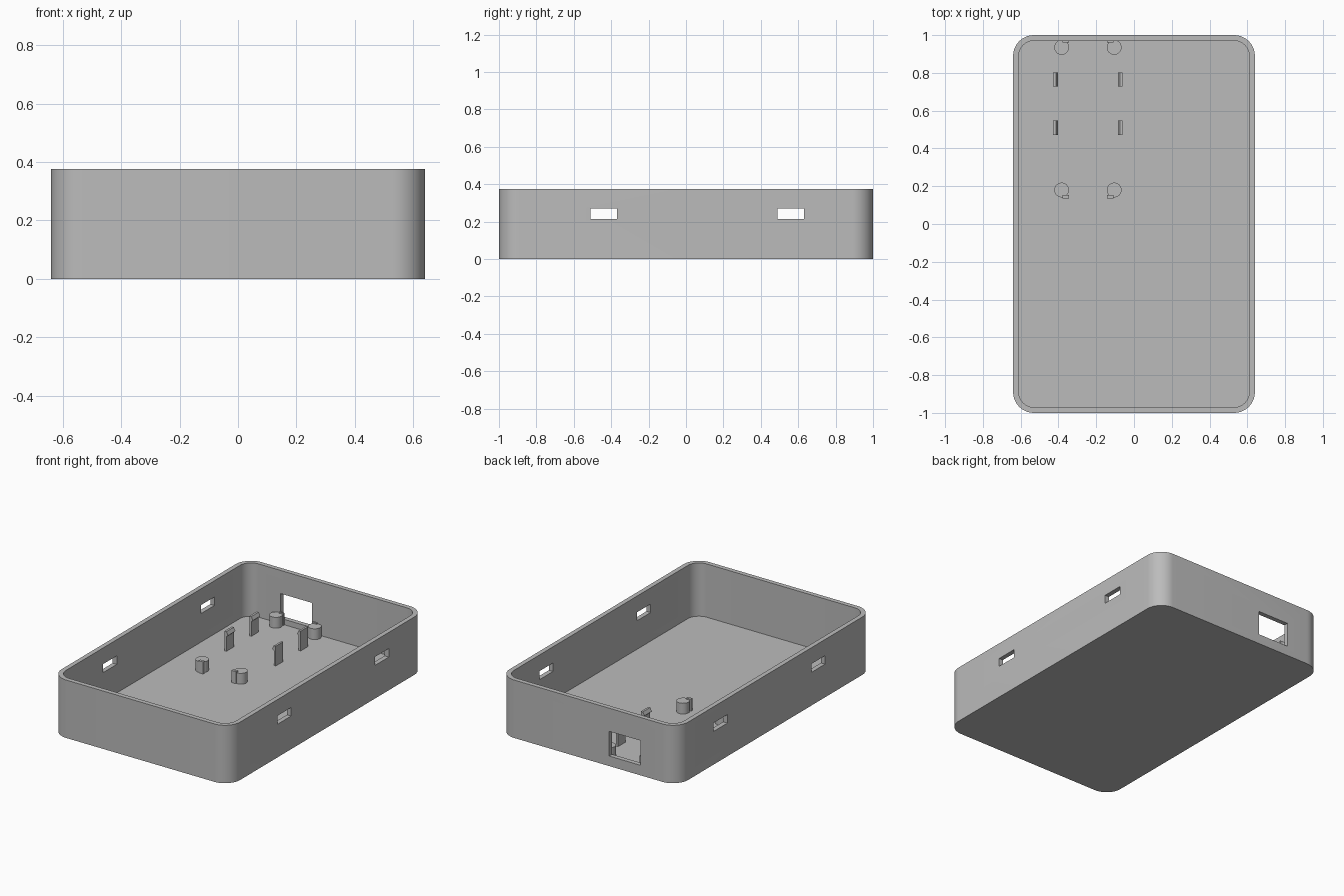
import bpy, bmesh
from math import sin, cos, pi, radians

cube = bpy.data.objects.get("Cube")
if cube:
    bpy.data.objects.remove(cube, do_unlink=True)

W, L, H = 0.64, 1.0, 0.375      # half width, half length, height
WALL, FLOOR, RADIUS = 0.03, 0.03, 0.11

grey = bpy.data.materials.new("plain grey")
grey.use_nodes = True
colour = (0.5, 0.5, 0.5, 1)
grey.diffuse_color = colour
grey.node_tree.nodes["Principled BSDF"].inputs["Base Color"].default_value = colour


def finish(name, bm):
    bmesh.ops.recalc_face_normals(bm, faces=bm.faces)
    mesh = bpy.data.meshes.new(name)
    bm.to_mesh(mesh)
    bm.free()
    mesh.materials.append(grey)
    obj = bpy.data.objects.new(name, mesh)
    bpy.context.collection.objects.link(obj)
    return obj


def smooth(obj):
    bpy.ops.object.select_all(action='DESELECT')
    obj.select_set(True)
    bpy.context.view_layer.objects.active = obj
    bpy.ops.object.shade_smooth_by_angle(angle=radians(30))


def box(name, x, y, z):
    """Box from (min, max) pairs on each axis."""
    bm = bmesh.new()
    bmesh.ops.create_cube(bm, size=1)
    for v in bm.verts:
        v.co = [(lo + hi) / 2 + c * (hi - lo) for c, (lo, hi) in zip(v.co, (x, y, z))]
    return finish(name, bm)


def rounded_ring(bm, inset, z, steps=12):
    """Vertices of a rounded rectangle."""
    r = RADIUS - inset
    ring = []
    for corner, (sx, sy) in enumerate(((1, 1), (-1, 1), (-1, -1), (1, -1))):
        for i in range(steps + 1):
            a = (corner + i / steps) * pi / 2
            ring.append(bm.verts.new((sx * (W - RADIUS) + r * cos(a),
                                      sy * (L - RADIUS) + r * sin(a), z)))
    return ring


# Open tray with rounded corners
bm = bmesh.new()
rings = [rounded_ring(bm, 0, 0), rounded_ring(bm, 0, H),
         rounded_ring(bm, WALL, H), rounded_ring(bm, WALL, FLOOR)]
for a, b in zip(rings, rings[1:]):
    for i in range(len(a)):
        j = (i + 1) % len(a)
        bm.faces.new((a[i], a[j], b[j], b[i]))
bm.faces.new(rings[0])
bm.faces.new(rings[-1])
tray = finish("tray", bm)

# Side slots and the back port opening
cutters = [box("slot_cutter", (-1, 1), (y - 0.07, y + 0.07), (0.215, 0.27))
           for y in (-0.44, 0.56)]
cutters.append(box("port_cutter", (-0.375, -0.15), (0.9, 1.1), (0.065, 0.225)))
bpy.context.view_layer.objects.active = tray
for cutter in cutters:
    cutter.hide_render = True
    mod = tray.modifiers.new("opening", 'BOOLEAN')
    mod.operation = 'DIFFERENCE'
    mod.solver = 'EXACT'
    mod.object = cutter
    bpy.ops.object.modifier_apply(modifier=mod.name)
    bpy.data.objects.remove(cutter, do_unlink=True)
smooth(tray)

# Board mount, mirrored about its own centre line
MID = -0.244
for side, label in ((-1, "right"), (1, "left")):
    for y, end, place in ((0.18, -1, "front"), (0.935, 1, "back")):
        # Round support post
        bm = bmesh.new()
        bmesh.ops.create_cone(bm, cap_ends=True, segments=32, radius1=0.039,
                              radius2=0.039, depth=0.08)
        bmesh.ops.translate(bm, verts=bm.verts, vec=(MID + side * 0.139, y, 0.06))
        smooth(finish(f"{place}_{label}_post", bm))
        # Stop tab against the post
        xs = sorted((MID + side * 0.101, MID + side * 0.135))
        ys = sorted((y + end * 0.026, y + end * (0.044 if end < 0 else 0.034)))
        box(f"{place}_{label}_stop", xs, ys, (0.02, 0.108))

    # Snap clips with an inward barb
    profile = ((0.184, 0.02), (0.184, 0.158), (0.17, 0.158),
               (0.158, 0.136), (0.17, 0.125), (0.17, 0.02))
    for y, place in ((0.51, "front"), (0.765, "back")):
        bm = bmesh.new()
        face = bm.faces.new([bm.verts.new((MID + side * d, y - 0.038, z))
                             for d, z in profile])
        out = bmesh.ops.extrude_face_region(bm, geom=[face])
        bmesh.ops.translate(bm, vec=(0, 0.076, 0),
                            verts=[g for g in out["geom"]
                                   if isinstance(g, bmesh.types.BMVert)])
        # Close the starting end if the extrusion removed it
        if face not in bm.faces[:]:
            bmesh.ops.holes_fill(bm, edges=bm.edges)
        finish(f"{place}_{label}_clip", bm)
